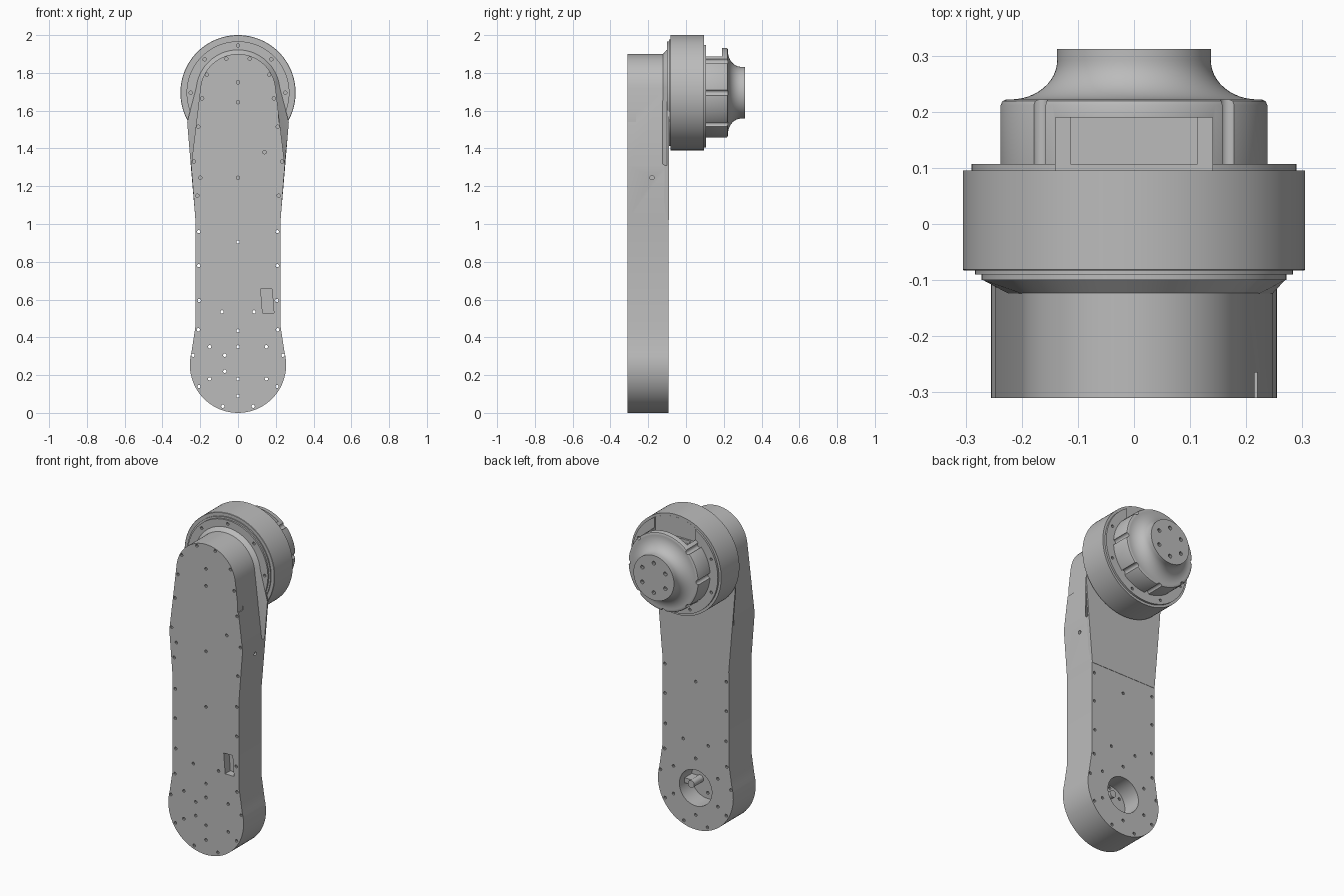
import bpy
import bmesh
from math import sin, cos, pi, radians

cube = bpy.data.objects.get("Cube")
if cube:
    bpy.data.objects.remove(cube, do_unlink=True)

grey = bpy.data.materials.new("machined grey")
grey.use_nodes = True
grey.diffuse_color = (0.5, 0.5, 0.5, 1)
grey.node_tree.nodes["Principled BSDF"].inputs["Base Color"].default_value = (0.5, 0.5, 0.5, 1)

AXIS = 1.695   # height of the joint axis
BASE = 0.255   # height of the lower pivot
FRONT, BACK = -0.31, -0.093


def add_loft(bm, sections):
    """Skin equal-length (x, z) outlines placed at given y positions."""
    rings = [[bm.verts.new((x, y, z)) for x, z in pts] for y, pts in sections]
    n = len(rings[0])
    for a, b in zip(rings, rings[1:]):
        for i in range(n):
            j = (i + 1) % n
            bm.faces.new((a[i], a[j], b[j], b[i]))
    bm.faces.new(rings[0][::-1])
    bm.faces.new(rings[-1])


def arc(r, x, z, start, end, n):
    steps = [radians(start + (end - start) * i / n) for i in range(n + 1)]
    return [(x + r * cos(a), z + r * sin(a)) for a in steps]


def circle(r, x=0, z=AXIS, n=96):
    return arc(r, x, z, 0, 360, n)[:-1]


def rect(x0, x1, z0, z1, skew=0):
    return [(x0, z0), (x1, z0), (x1 - skew, z1), (x0 - skew, z1)]


def make(name, lofts):
    bm = bmesh.new()
    for sections in lofts:
        add_loft(bm, sections)
    bmesh.ops.recalc_face_normals(bm, faces=bm.faces)
    mesh = bpy.data.meshes.new(name)
    bm.to_mesh(mesh)
    bm.free()
    mesh.materials.append(grey)
    obj = bpy.data.objects.new(name, mesh)
    bpy.context.collection.objects.link(obj)
    return obj


def lathe(name, profile):
    return make(name, [[(y, circle(r)) for r, y in profile]])


def activate(obj):
    bpy.ops.object.select_all(action='DESELECT')
    obj.select_set(True)
    bpy.context.view_layer.objects.active = obj


def cut(obj, lofts):
    cutter = make("cutter", lofts)
    cutter.hide_render = True
    mod = obj.modifiers.new("cut", 'BOOLEAN')
    mod.operation, mod.solver, mod.object = 'DIFFERENCE', 'EXACT', cutter
    activate(obj)
    bpy.ops.object.modifier_apply(modifier=mod.name)
    bpy.data.objects.remove(cutter, do_unlink=True)


def hole(x, z, y0, y1, r=0.009):
    return [(y, circle(r, x, z, 10)) for y in (y0, y1)]


def mirrored(side, top):
    """Closed outline from a right-hand side running up, plus a top arc."""
    return side + top + [(-x, z) for x, z in reversed(side)]


# Arm: long link with a round foot and a narrower round head
foot = arc(BASE, 0, BASE, -90, 15, 20)[1:]
side = foot + [(0.225, 0.46), (0.225, 1.02), (0.248, 1.31)]
outline = [(0, 0)] + mirrored(side, arc(0.2, 0, 1.7, 6, 174, 32))
arm = make("arm", [[(FRONT, outline), (BACK, outline)]])

# Arm pockets: lower bore, front slot and side notch
for pocket in (
    [(-0.21, circle(0.11, 0, BASE, 64)), (0, circle(0.11, 0, BASE, 64))],
    [(y, rect(0.13, 0.19, 0.53, 0.655, 0.01)) for y in (-0.4, -0.26)],
    [(y, rect(0.215, 0.3, 1.54, 1.59)) for y in (-0.4, -0.265)],
):
    cut(arm, [pocket])

# Arm screw holes: centre line, mirrored pairs and a few singles
centre = [1.75, 1.645, 1.245, 0.905, 0.435, 0.35, 0.18, 0.09]
pairs = [(0.062, 1.875), (0.165, 1.79), (0.19, 1.665), (0.21, 1.515),
         (0.233, 1.33), (0.215, 1.15), (0.208, 0.96), (0.208, 0.78),
         (0.205, 0.595), (0.085, 0.535), (0.21, 0.44), (0.15, 0.35),
         (0.238, 0.305), (0.15, 0.18), (0.207, 0.14), (0.08, 0.035)]
spots = [(0, z) for z in centre] + [(s * x, z) for x, z in pairs for s in (-1, 1)]
spots += [(-0.2, 1.245), (0.14, 1.38), (-0.07, 0.305), (-0.07, 0.22)]
cut(arm, [hole(x, z, -0.4, 0 if z < 1.35 else -0.28) for x, z in spots])

# Side hole, drilled across the arm wall
side_hole = [[(-0.18 + 0.011 * cos(a), 1.245 + 0.011 * sin(a))
              for a in [2 * pi * i / 12 for i in range(12)]]]
bm_cutter = make("side_cutter", [[(0.225, side_hole[0]), (0.3, side_hole[0])]])
for v in bm_cutter.data.vertices:
    v.co = (v.co.y, v.co.x, v.co.z)
bm_cutter.data.flip_normals()
bm_cutter.hide_render = True
mod = arm.modifiers.new("side hole", 'BOOLEAN')
mod.operation, mod.solver, mod.object = 'DIFFERENCE', 'EXACT', bm_cutter
activate(arm)
bpy.ops.object.modifier_apply(modifier=mod.name)
bpy.data.objects.remove(bm_cutter, do_unlink=True)

# Latch inside the lower bore
latch = make("bore_latch", [
    [(y, circle(0.022, 0.05, BASE, 24)) for y in (-0.215, -0.12)],
    [(y, rect(0.05, 0.108, 0.24, 0.27)) for y in (-0.215, -0.14)],
])

# Neck: flares the back edge of the arm out to the joint flange
inner = mirrored([(0.224, 1.02), (0.246, 1.31), (0.222, 1.515)],
                 arc(0.198, 0, 1.7, 6, 174, 32))
outer = mirrored([(0.225, 1.02), (0.25, 1.31), (0.269, 1.54)],
                 arc(0.222, 0, 1.7, 6, 174, 32))
neck = make("neck", [[(-0.125, inner), (-0.1, outer), (-0.091, outer)]])

# Joint housing with stepped front flange and rear ring
housing = lathe("joint_housing", [
    (0.272, -0.1), (0.272, -0.09), (0.283, -0.09), (0.283, -0.083),
    (0.303, -0.083), (0.305, -0.081), (0.305, 0.095), (0.29, 0.095), (0.29, 0.107)])
ring = [radians(22.5 + 45 * k) for k in range(8) if k not in (1, 2)]
cut(housing, [hole(0.25 * cos(a), AXIS + 0.25 * sin(a), -0.2, -0.085)
              for a in [k * pi / 4 for k in range(5)]]
    + [hole(0.265 * cos(a), AXIS + 0.265 * sin(a), 0.09, 0.2) for a in ring])

# Output hub: grooved drum with a concave flare to the output face
flare = [(0.137 + 0.083 * (1 - sin(t)), 0.222 + 0.07 * (1 - cos(t)))
         for t in [pi / 2 * i / 12 for i in range(13)]]
hub = lathe("output_hub", [(0.238, 0.1), (0.238, 0.212), (0.235, 0.219), (0.228, 0.222)]
            + flare + [(0.137, 0.312)])
cut(hub, [[(y, circle(0.015, 0.238 * cos(a), AXIS + 0.238 * sin(a), 20)) for y in (0, 0.3)]
          for a in [k * pi / 4 for k in range(8) if k != 2]])
cut(hub, [hole(0.09 * cos(a), AXIS + 0.09 * sin(a), 0.29, 0.4, 0.012)
          for a in [k * pi / 3 + pi / 6 for k in range(6)]])

# Top connector pocket through the ring and drum
for part in (housing, hub):
    cut(part, [[(y, rect(-0.14, 0.14, 1.87, 2.1)) for y in (0.0955, 0.19)]])
cut(hub, [[(y, rect(-0.113, 0.113, 1.85, 2.1)) for y in (0.09, 0.19)]])

for part in (arm, latch, neck, housing, hub):
    activate(part)
    bpy.ops.object.shade_smooth_by_angle(angle=radians(25))
